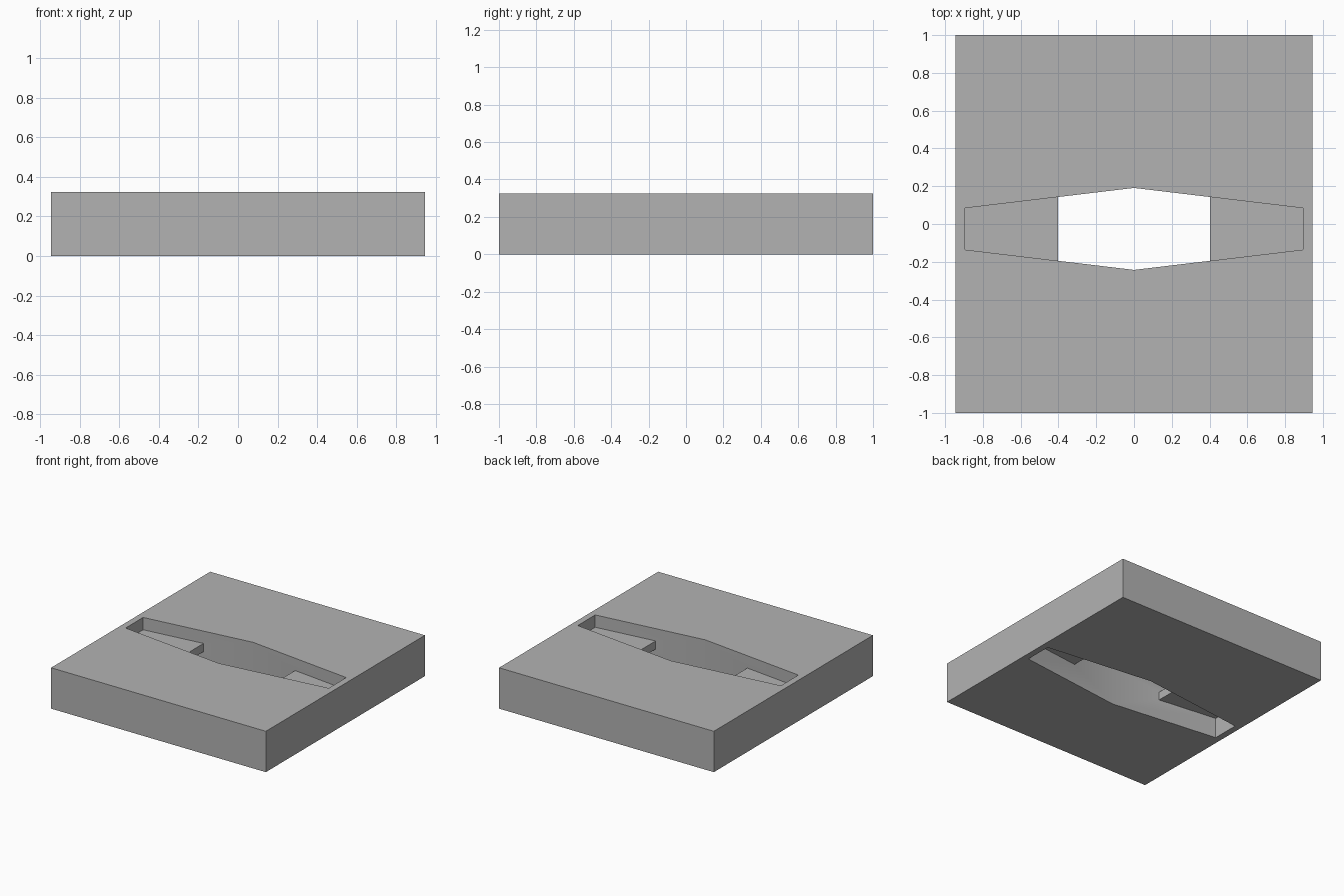
import bpy
import bmesh

default_cube = bpy.data.objects.get("Cube")
if default_cube:
    bpy.data.objects.remove(default_cube, do_unlink=True)

HEIGHT = 0.325
HALF_X, HALF_Y = 0.945, 1.0
SLOT_Y = -0.026                      # slot sits slightly forward of centre
SLOT_END_X, SLOT_END_Y, SLOT_MID_Y = 0.894, 0.11, 0.217
LEDGE_X, LEDGE_BOTTOM, LEDGE_TOP = 0.403, 0.162, 0.227

grey = bpy.data.materials.new("plain grey")
grey.use_nodes = True
colour = (0.45, 0.45, 0.45, 1)
grey.diffuse_color = colour
grey.node_tree.nodes["Principled BSDF"].inputs["Base Color"].default_value = colour


def prism(name, outline, bottom, top):
    """Extrude a flat outline between two heights."""
    bm = bmesh.new()
    face = bm.faces.new([bm.verts.new((x, y, bottom)) for x, y in outline])
    extruded = bmesh.ops.extrude_face_region(bm, geom=[face])["geom"]
    verts = [g for g in extruded if isinstance(g, bmesh.types.BMVert)]
    bmesh.ops.translate(bm, verts=verts, vec=(0, 0, top - bottom))
    bmesh.ops.recalc_face_normals(bm, faces=bm.faces)
    mesh = bpy.data.meshes.new(name)
    bm.to_mesh(mesh)
    bm.free()
    mesh.materials.append(grey)
    obj = bpy.data.objects.new(name, mesh)
    bpy.context.collection.objects.link(obj)
    return obj


def rectangle(x0, x1, y0, y1):
    return [(x0, y0), (x1, y0), (x1, y1), (x0, y1)]


def subtract(target, cutter):
    """Cut one solid from another and discard the cutter."""
    cutter.hide_render = True
    cut = target.modifiers.new("cut", "BOOLEAN")
    cut.operation = "DIFFERENCE"
    cut.solver = "EXACT"
    cut.object = cutter
    bpy.context.view_layer.objects.active = target
    bpy.ops.object.modifier_apply(modifier=cut.name)
    bpy.data.objects.remove(cutter, do_unlink=True)


# Slab
slab = prism("slotted_slab", rectangle(-HALF_X, HALF_X, -HALF_Y, HALF_Y), 0, HEIGHT)

# Six-sided slot, notched so that a thin ledge stays at each end
half = [(SLOT_END_X, -SLOT_END_Y), (SLOT_END_X, SLOT_END_Y), (0, SLOT_MID_Y)]
outline = [(x, y + SLOT_Y) for x, y in half + [(-x, -y) for x, y in half]]
slot = prism("slot_cutter", outline, -0.1, HEIGHT + 0.1)
for x0, x1 in ((LEDGE_X, 1.2), (-1.2, -LEDGE_X)):
    subtract(slot, prism("ledge_space", rectangle(x0, x1, -0.5, 0.5),
                         LEDGE_BOTTOM, LEDGE_TOP))
subtract(slab, slot)

# Soft shading across the shallow bend of the slot walls
bpy.ops.object.select_all(action="DESELECT")
slab.select_set(True)
bpy.context.view_layer.objects.active = slab
bpy.ops.object.shade_smooth_by_angle(angle=0.52)
